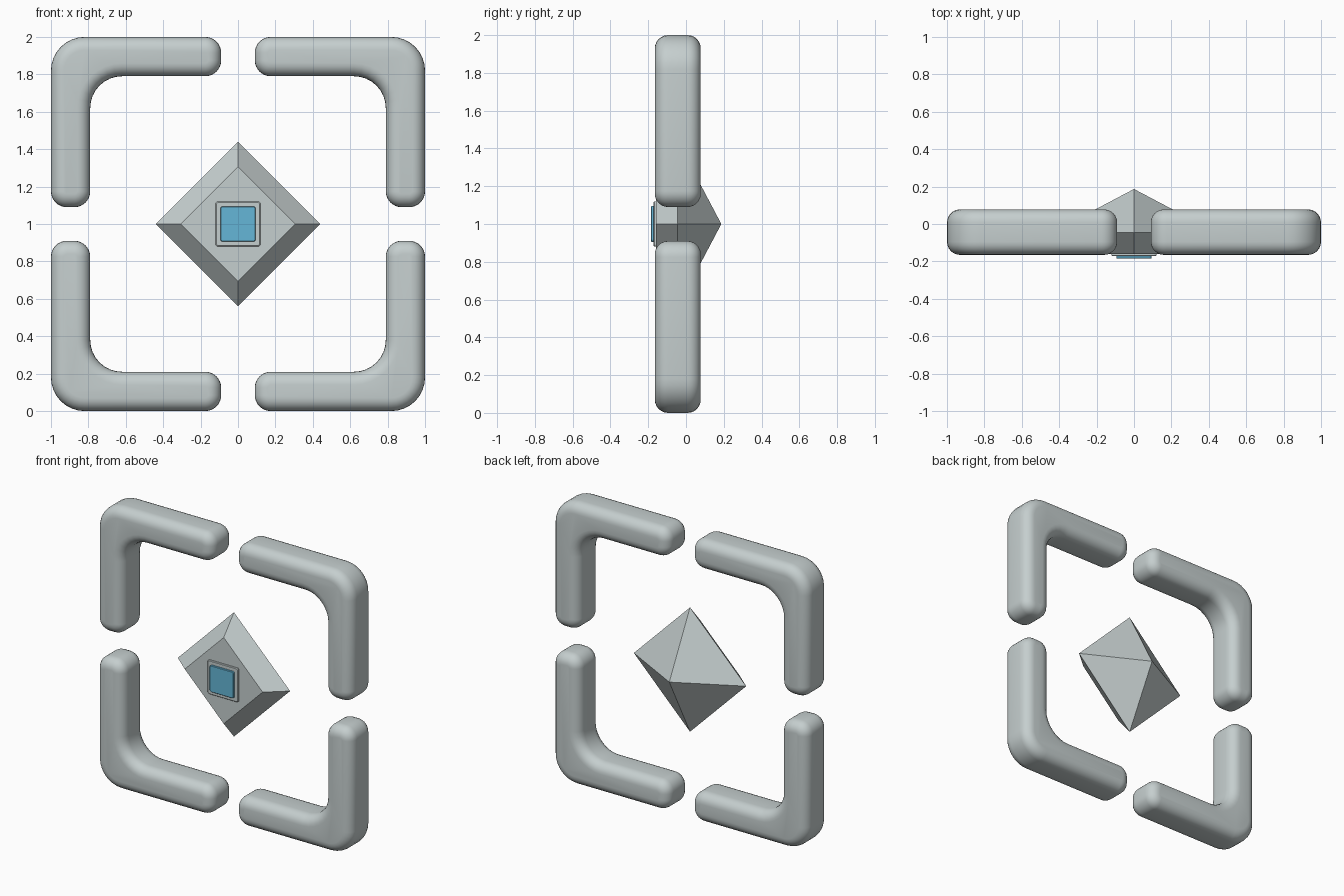
import bpy, bmesh, math
from mathutils import Vector

if "Cube" in bpy.data.objects:
    bpy.data.objects.remove(bpy.data.objects["Cube"])


def material(name, rgb):
    m = bpy.data.materials.new(name)
    m.diffuse_color = (*rgb, 1)
    m.use_nodes = True
    m.node_tree.nodes["Principled BSDF"].inputs["Base Color"].default_value = m.diffuse_color
    return m


GREY = material("pale grey", (0.56, 0.62, 0.62))
BLUE = material("sky blue", (0.13, 0.47, 0.68))


def finish(bm, name, mat, smooth=False):
    bmesh.ops.recalc_face_normals(bm, faces=bm.faces[:])
    me = bpy.data.meshes.new(name)
    bm.to_mesh(me)
    bm.free()
    me.materials.append(mat)
    ob = bpy.data.objects.new(name, me)
    bpy.context.collection.objects.link(ob)
    if smooth:
        bpy.context.view_layer.objects.active = ob
        ob.select_set(True)
        bpy.ops.object.shade_smooth_by_angle(angle=math.radians(35))
        ob.select_set(False)
    return ob


def loft(bm, rings):
    """Skin closed rings of points and cap both ends."""
    vs = [[bm.verts.new(p) for p in r] for r in rings]
    n = len(vs[0])
    for a, b in zip(vs, vs[1:]):
        for i in range(n):
            j = (i + 1) % n
            bm.faces.new((a[i], a[j], b[j], b[i]))
    bm.faces.new(vs[0])
    bm.faces.new(vs[-1])


def rounded_outline(corners, steps=8):
    """Counter-clockwise outline with filleted corners: (point, outward normal)."""
    out = []
    for k, (x, z, r) in enumerate(corners):
        p = Vector((x, z))
        a = (Vector(corners[k - 1][:2]) - p).normalized()
        b = (Vector(corners[(k + 1) % len(corners)][:2]) - p).normalized()
        turn = 1 if a.x * b.y - a.y * b.x < 0 else -1   # convex or concave
        centre = p + (a + b) * r
        for s in range(steps + 1):
            t = s / steps * math.pi / 2
            d = -b * math.cos(t) - a * math.sin(t)
            out.append((centre + d * r, d * turn))
    return out


# Four bracket corners: a filleted L with rounded edges, mirrored in x and z
W, GAP, Y0, Y1, R = 0.21, 0.09, -0.165, 0.078, 0.07
L_SHAPE = [(1, GAP, 0.085), (1, 1, 0.18), (GAP, 1, 0.085),
           (GAP, 1 - W, 0.085), (1 - W, 1 - W, 0.17), (1 - W, GAP, 0.085)]
outline = rounded_outline(L_SHAPE)
arcs = [i / 6 * math.pi / 2 for i in range(7)]
levels = [(Y0 + R * (1 - math.sin(t)), R * (1 - math.cos(t))) for t in reversed(arcs)]
levels += [(Y1 - R * (1 - math.sin(t)), R * (1 - math.cos(t))) for t in arcs]
for sx, side in ((-1, "left"), (1, "right")):
    for sz, level in ((-1, "lower"), (1, "upper")):
        bm = bmesh.new()
        loft(bm, [[(sx * (p.x - n.x * d), y, 1 + sz * (p.y - n.y * d))
                   for p, n in outline] for y, d in levels])
        finish(bm, f"{level}_{side}_bracket", GREY, True)


# Central gem: flat-cut front, pointed back
def diamond(r, y):
    return [(r, y, 1), (0, y, 1 + r), (-r, y, 1), (0, y, 1 - r)]


bm = bmesh.new()
front = [bm.verts.new(p) for p in diamond(0.305, -0.16)]
girdle = [bm.verts.new(p) for p in diamond(0.44, -0.045)]
tip = bm.verts.new((0, 0.187, 1))
bm.faces.new(front)
for i in range(4):
    j = (i + 1) % 4
    bm.faces.new((front[i], front[j], girdle[j], girdle[i]))
    bm.faces.new((girdle[i], girdle[j], tip))
finish(bm, "gem", GREY)


# Square mount and blue window on the front of the gem
def plate(name, half, y_front, y_back, chamfer, mat):
    def ring(h, y):
        pts = rounded_outline([(h, -h, 0.012), (h, h, 0.012),
                               (-h, h, 0.012), (-h, -h, 0.012)], 3)
        return [(p.x, y, 1 + p.y) for p, n in pts]
    bm = bmesh.new()
    loft(bm, [ring(half - chamfer, y_front), ring(half, y_front + chamfer), ring(half, y_back)])
    finish(bm, name, mat)


plate("window_mount", 0.12, -0.172, -0.155, 0.004, GREY)
plate("window", 0.094, -0.185, -0.17, 0.003, BLUE)
